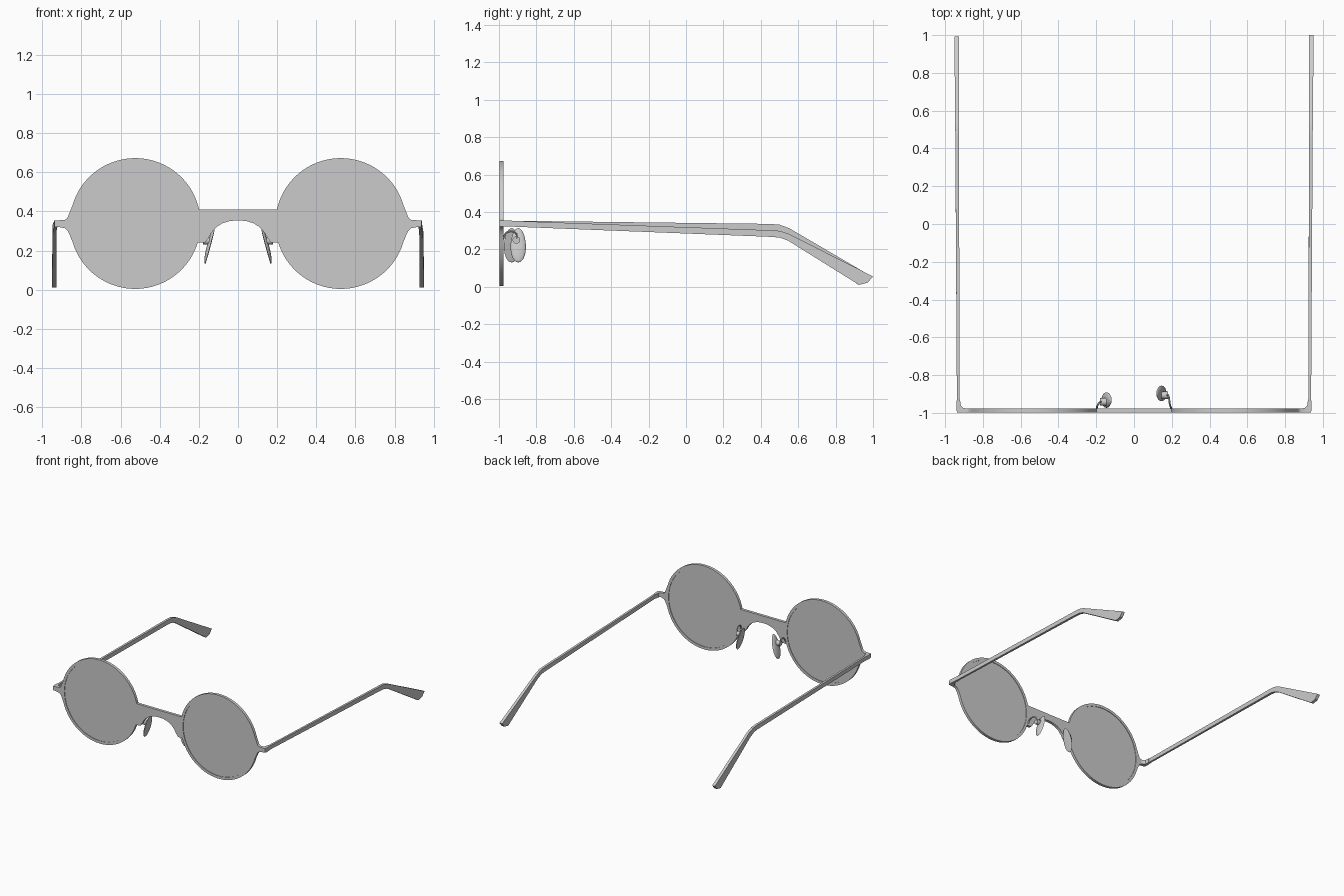
import bpy, bmesh, math
from mathutils import Matrix, Vector

cube = bpy.data.objects.get("Cube")
if cube:
    bpy.data.objects.remove(cube, do_unlink=True)

grey = bpy.data.materials.new("Plain grey")
grey.use_nodes = True
COLOUR = (0.6, 0.6, 0.6, 1)
grey.diffuse_color = COLOUR
grey.node_tree.nodes["Principled BSDF"].inputs["Base Color"].default_value = COLOUR

CX, CZ, R_OUT, R_IN = 0.525, 0.338, 0.334, 0.313   # rim centre and radii
FRONT_Y = -0.987


def finish(obj, smooth=True):
    """Apply the material and smooth shading with sharp edges kept."""
    obj.data.materials.clear()
    obj.data.materials.append(grey)
    bpy.ops.object.select_all(action='DESELECT')
    obj.select_set(True)
    bpy.context.view_layer.objects.active = obj
    if smooth:
        bpy.ops.object.shade_smooth_by_angle(angle=math.radians(35))
    return obj


def mesh_object(name, bm):
    bmesh.ops.recalc_face_normals(bm, faces=bm.faces)
    mesh = bpy.data.meshes.new(name)
    bm.to_mesh(mesh)
    bm.free()
    obj = bpy.data.objects.new(name, mesh)
    bpy.context.collection.objects.link(obj)
    return finish(obj)


def curve_object(name, curve, matrix=Matrix()):
    """Convert a curve to a mesh object."""
    obj = bpy.data.objects.new(name, curve)
    bpy.context.collection.objects.link(obj)
    obj.matrix_world = matrix
    bpy.ops.object.select_all(action='DESELECT')
    obj.select_set(True)
    bpy.context.view_layer.objects.active = obj
    bpy.ops.object.convert(target='MESH')
    return finish(bpy.context.view_layer.objects.active)


def prism(name, bottom, top):
    """Solid between two matching loops of 3D points."""
    bm = bmesh.new()
    a = [bm.verts.new(p) for p in bottom]
    b = [bm.verts.new(p) for p in top]
    n = len(a)
    bm.faces.new(a)
    bm.faces.new(b[::-1])
    for i in range(n):
        j = (i + 1) % n
        bm.faces.new((a[i], a[j], b[j], b[i]))
    return mesh_object(name, bm)


def arc(r, start, end, n):
    return [(CX + r * math.cos(math.radians(start + (end - start) * i / n)),
             CZ + r * math.sin(math.radians(start + (end - start) * i / n)))
            for i in range(n + 1)]


# Front frame: rims, bridge and lugs as one filled outline with two holes
half = [(0.0, 0.41)] + arc(R_OUT, 167.5, 16, 40)
half += [(0.862, 0.39), (0.872, 0.365), (0.885, 0.356), (0.91, 0.355), (0.937, 0.352),
         (0.937, 0.321), (0.91, 0.319), (0.885, 0.314), (0.872, 0.303), (0.86, 0.28)]
half += arc(R_OUT, -16, -163, 40)
half += [(0.168, 0.242), (0.15, 0.265), (0.135, 0.292), (0.11, 0.32), (0.08, 0.339),
         (0.04, 0.351), (0.0, 0.354)]
outline = half + [(-x, z) for x, z in half[-2:0:-1]]
hole = arc(R_IN, 0, 360, 72)[:-1]
frame = bpy.data.curves.new("front_frame", 'CURVE')
frame.dimensions = '2D'
frame.fill_mode = 'BOTH'
frame.extrude = 0.011
for pts in (outline, hole, [(-x, z) for x, z in hole]):
    spline = frame.splines.new('POLY')
    spline.points.add(len(pts) - 1)
    spline.use_cyclic_u = True
    for p, (x, z) in zip(spline.points, pts):
        p.co = (x, z, 0, 1)
upright = Matrix.Translation((0, FRONT_Y, 0)) @ Matrix.Rotation(math.pi / 2, 4, 'X')
curve_object("front_frame", frame, upright)

# Temple side profiles (y, z): the right one sits a little higher at the bend
PROFILES = {
    "left": ([(-0.945, 0.353), (0.45, 0.302), (0.50, 0.299), (0.55, 0.283), (1.0, 0.055)],
             [(-0.945, 0.322), (0.45, 0.267), (0.50, 0.263), (0.545, 0.247), (0.925, 0.01)]),
    "right": ([(-0.945, 0.353), (0.45, 0.336), (0.50, 0.332), (0.55, 0.314), (0.993, 0.055)],
              [(-0.945, 0.322), (0.45, 0.300), (0.49, 0.295), (0.535, 0.275), (0.92, 0.012)]),
}

for side, s, pad_y in (("left", 1, -0.897), ("right", -1, -0.932)):
    # Lens, set slightly inside the rim
    bm = bmesh.new()
    bmesh.ops.create_cone(bm, cap_ends=True, segments=72, radius1=R_IN + 0.002,
                          radius2=R_IN + 0.002, depth=0.014,
                          matrix=Matrix.Translation((s * CX, FRONT_Y, CZ))
                          @ Matrix.Rotation(math.pi / 2, 4, 'X'))
    mesh_object(side + "_lens", bm)

    # Corner hinge turning from the lug to the temple
    plan = [(0.885, -0.978), (0.905, -0.973), (0.917, -0.96), (0.921, -0.93),
            (0.938, -0.93), (0.941, -0.96), (0.941, -0.985), (0.935, -0.998), (0.885, -0.998)]
    prism(side + "_hinge", [(s * x, y, 0.321) for x, y in plan],
          [(s * x, y, 0.354) for x, y in plan])

    # Temple: flat bar, bent down behind the ear and widening to the tip
    top, bottom = PROFILES[side]
    tip = (top[-1][0] - 0.028, 0.022)
    loop = top + [tip] + bottom[::-1]

    def slab(edge):
        pts = []
        for y, z in loop:
            t = (y + 0.945) / 1.945
            x = 0.930 + 0.009 * t + edge * (0.0075 + 0.0045 * max(0, t - 0.5) * 2)
            pts.append((s * x, y, z))
        return pts
    prism(side + "_temple", slab(-1), slab(1))

    # Nose pad: tapered oval, nearly flat towards the nose and domed outside
    bm = bmesh.new()
    bmesh.ops.create_uvsphere(bm, u_segments=24, v_segments=16, radius=1)
    for v in bm.verts:
        x, y, z = v.co
        v.co = (s * x * (0.016 if x > 0 else 0.003),
                y * (0.041 - 0.004 * z), z * 0.095)
    tilt = Matrix.Rotation(-s * math.radians(15), 4, 'Y')
    bm.transform(Matrix.Translation((s * 0.143, pad_y, 0.222)) @ tilt)
    mesh_object(side + "_nose_pad", bm)

    # Pad mount: short round stud on the outer side
    bm = bmesh.new()
    bmesh.ops.create_cone(bm, cap_ends=True, segments=20, radius1=0.02, radius2=0.02,
                          depth=0.034, matrix=Matrix.Translation((s * 0.162, pad_y - 0.01, 0.25))
                          @ Matrix.Rotation(math.pi / 2, 4, 'Y'))
    mesh_object(side + "_pad_mount", bm)

    # Pad arm: thin hooked wire from the rim
    arm = bpy.data.curves.new(side + "_pad_arm", 'CURVE')
    arm.dimensions = '3D'
    arm.bevel_depth = 0.005
    arm.bevel_resolution = 2
    arm.use_fill_caps = True
    spline = arm.splines.new('BEZIER')
    path = [(0.198, -0.978, 0.255), (0.19, -0.955, 0.292), (0.182, pad_y - 0.012, 0.285),
            (0.172, pad_y - 0.01, 0.25)]
    spline.bezier_points.add(len(path) - 1)
    for p, (x, y, z) in zip(spline.bezier_points, path):
        p.co = (s * x, y, z)
        p.handle_left_type = p.handle_right_type = 'AUTO'
    curve_object(side + "_pad_arm", arm)
